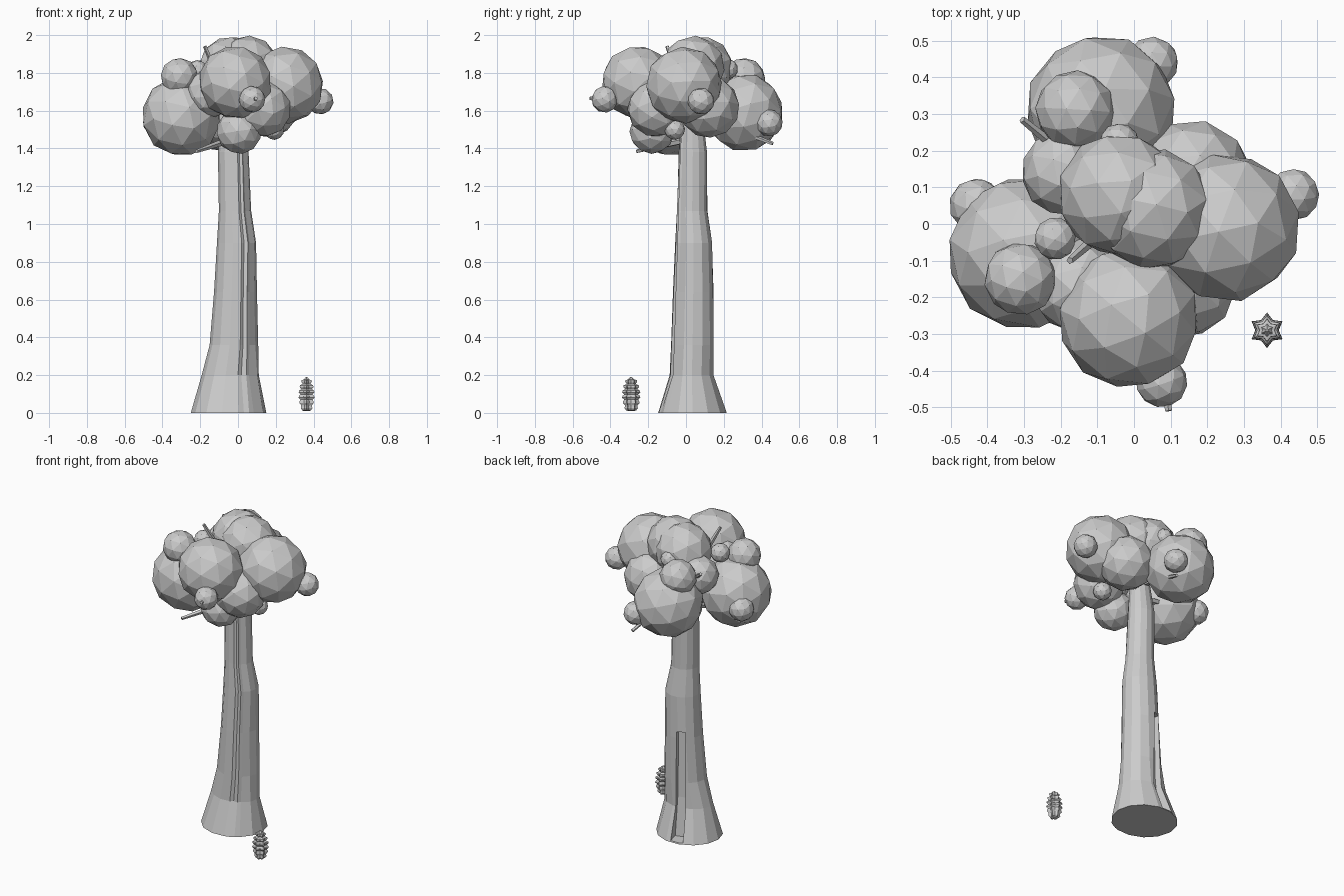
import bpy, bmesh, random
from math import sin, cos, radians, pi
from mathutils import Vector, Matrix, Euler

if "Cube" in bpy.data.objects:
    bpy.data.objects.remove(bpy.data.objects["Cube"])

random.seed(4)


def add_object(name, bm):
    bmesh.ops.recalc_face_normals(bm, faces=bm.faces[:])
    mesh = bpy.data.meshes.new(name)
    bm.to_mesh(mesh)
    bm.free()
    ob = bpy.data.objects.new(name, mesh)
    bpy.context.collection.objects.link(ob)
    return ob


def loft(name, rings):
    """Skin a stack of equal-length closed rings and cap both ends."""
    bm = bmesh.new()
    loops = [[bm.verts.new(p) for p in ring] for ring in rings]
    n = len(loops[0])
    for a, b in zip(loops, loops[1:]):
        for i in range(n):
            j = (i + 1) % n
            bm.faces.new((a[i], a[j], b[j], b[i]))
    bm.faces.new(loops[0][::-1])
    bm.faces.new(loops[-1])
    return add_object(name, bm)


# Trunk: flared, slightly leaning, with a bark groove on the front right
angles = [0, 26, 52, 78, 104, 130, 156, 182, 208, 234, 260, 285, 294, 303, 312, 336]
groove = {285: 1.0, 294: 0.93, 303: 1.03, 312: 0.97}
sections = [  # z, x min, x max, y min, y max
    (0.00, -0.25, 0.15, -0.15, 0.22),
    (0.20, -0.19, 0.112, -0.088, 0.15),
    (0.36, -0.148, 0.105, -0.08, 0.15),
    (0.64, -0.125, 0.098, -0.07, 0.147),
    (0.90, -0.113, 0.098, -0.058, 0.14),
    (1.07, -0.102, 0.068, -0.05, 0.115),
    (1.38, -0.105, 0.058, -0.04, 0.112),
    (1.65, -0.07, 0.04, -0.02, 0.08),
]
rings = []
for k, (z, x0, x1, y0, y1) in enumerate(sections):
    ring = []
    for a in angles:
        r = groove.get(a, 1.0) if k else 1.0
        r *= 1 + (random.uniform(-0.025, 0.025) if k else 0)
        ring.append(((x0 + x1) / 2 + (x1 - x0) / 2 * r * cos(radians(a)),
                     (y0 + y1) / 2 + (y1 - y0) / 2 * r * sin(radians(a)), z))
    rings.append(ring)
trunk = loft("trunk", rings)

# Tall hollow in the back of the trunk
out = Vector((cos(radians(106)), sin(radians(106)), 0))
side = Vector((-out.y, out.x, 0))
origin = Vector((-0.03, 0.035, 0))
cut_rings = []
for z, inner, half in ((0.008, 0.10, 0.052), (0.25, 0.075, 0.042), (0.68, 0.07, 0.036)):
    base = origin + Vector((0, 0, z))
    cut_rings.append([base + out * d + side * s for d, s in
                      ((inner, -half * 0.7), (0.4, -half), (0.4, half), (inner, half * 0.7))])
cutter = loft("hollow_cutter", cut_rings)
cutter.hide_render = True
mod = trunk.modifiers.new("hollow", 'BOOLEAN')
mod.operation = 'DIFFERENCE'
mod.solver = 'EXACT'
mod.object = cutter
bpy.context.view_layer.objects.active = trunk
trunk.select_set(True)
bpy.ops.object.modifier_apply(modifier=mod.name)
bpy.data.objects.remove(cutter)

# Foliage: faceted round clumps (x, y, z, radius)
clumps = [
    (-0.09, 0.31, 1.59, 0.208), (0.25, -0.01, 1.735, 0.205), (-0.30, -0.08, 1.57, 0.212),
    (-0.015, -0.255, 1.75, 0.195), (-0.04, 0.08, 1.825, 0.17), (0.05, 0.04, 1.83, 0.168),
    (0.16, 0.12, 1.62, 0.165), (0.13, -0.16, 1.61, 0.152), (-0.19, 0.14, 1.73, 0.118),
    (-0.15, -0.17, 1.69, 0.13), (0.005, -0.18, 1.49, 0.12),
]
tufts = [
    (-0.16, 0.31, 1.77, 0.11), (-0.31, -0.15, 1.78, 0.1), (-0.43, 0.05, 1.54, 0.075),
    (0.435, 0.08, 1.65, 0.071), (0.075, -0.43, 1.66, 0.071), (0.05, 0.44, 1.535, 0.072),
    (-0.215, -0.04, 1.81, 0.058), (-0.04, 0.22, 1.82, 0.055), (0.19, -0.06, 1.5, 0.055),
]
for label, group in (("foliage_clump", clumps), ("foliage_tuft", tufts)):
    for i, (x, y, z, r) in enumerate(group):
        bm = bmesh.new()
        turn = Euler([random.uniform(0, pi) for _ in range(3)]).to_matrix().to_4x4()
        bmesh.ops.create_icosphere(bm, subdivisions=2, radius=r,
                                   matrix=Matrix.Translation((x, y, z)) @ turn)
        add_object(f"{label}_{i + 1}", bm)

# Branches: thin tapered sticks from the trunk to their tips
branches = [
    ((-0.03, 0.03, 1.6), (-0.175, -0.1, 1.94)), ((-0.02, 0.06, 1.58), (0.06, 0.46, 1.425)),
    ((-0.01, 0.0, 1.6), (0.095, -0.51, 1.665)), ((-0.03, 0.06, 1.6), (-0.305, 0.285, 1.82)),
    ((-0.03, 0.02, 1.45), (-0.22, -0.26, 1.385)), ((0.0, 0.03, 1.6), (0.38, 0.07, 1.66)),
    ((-0.03, 0.03, 1.5), (-0.4, 0.03, 1.54)),
]
for i, (p, q) in enumerate(branches):
    p, q = Vector(p), Vector(q)
    d = q - p
    bm = bmesh.new()
    bmesh.ops.create_cone(bm, cap_ends=True, segments=5, radius1=0.022, radius2=0.01,
                          depth=d.length, matrix=Matrix.Translation((p + q) / 2)
                          @ d.to_track_quat('Z', 'Y').to_matrix().to_4x4())
    add_object(f"branch_{i + 1}", bm)

# Fallen cone: six columns of stacked scales
rows = 6
cone_rings = []


def cone_ring(z, peak, valley):
    cone_rings.append([(0.363 + r * cos(pi / 6 * (k + 1)), -0.29 + r * sin(pi / 6 * (k + 1)), z)
                       for k, r in ((k, valley if k % 2 else peak) for k in range(12))])


cone_ring(0.01, 0.018, 0.012)
for row in range(rows):
    t = (row + 0.5) / rows
    size = 0.049 * (1 - (2 * t - 0.95) ** 2 * 0.45)
    z = 0.014 + row * 0.028
    cone_ring(z, size * 0.76, size * 0.55)
    cone_ring(z + 0.011, size, size * 0.66)
    cone_ring(z + 0.020, size * 0.95, size * 0.64)
cone_ring(0.176, 0.018, 0.012)
cone_ring(0.19, 0.004, 0.003)
loft("seed_cone", cone_rings)
